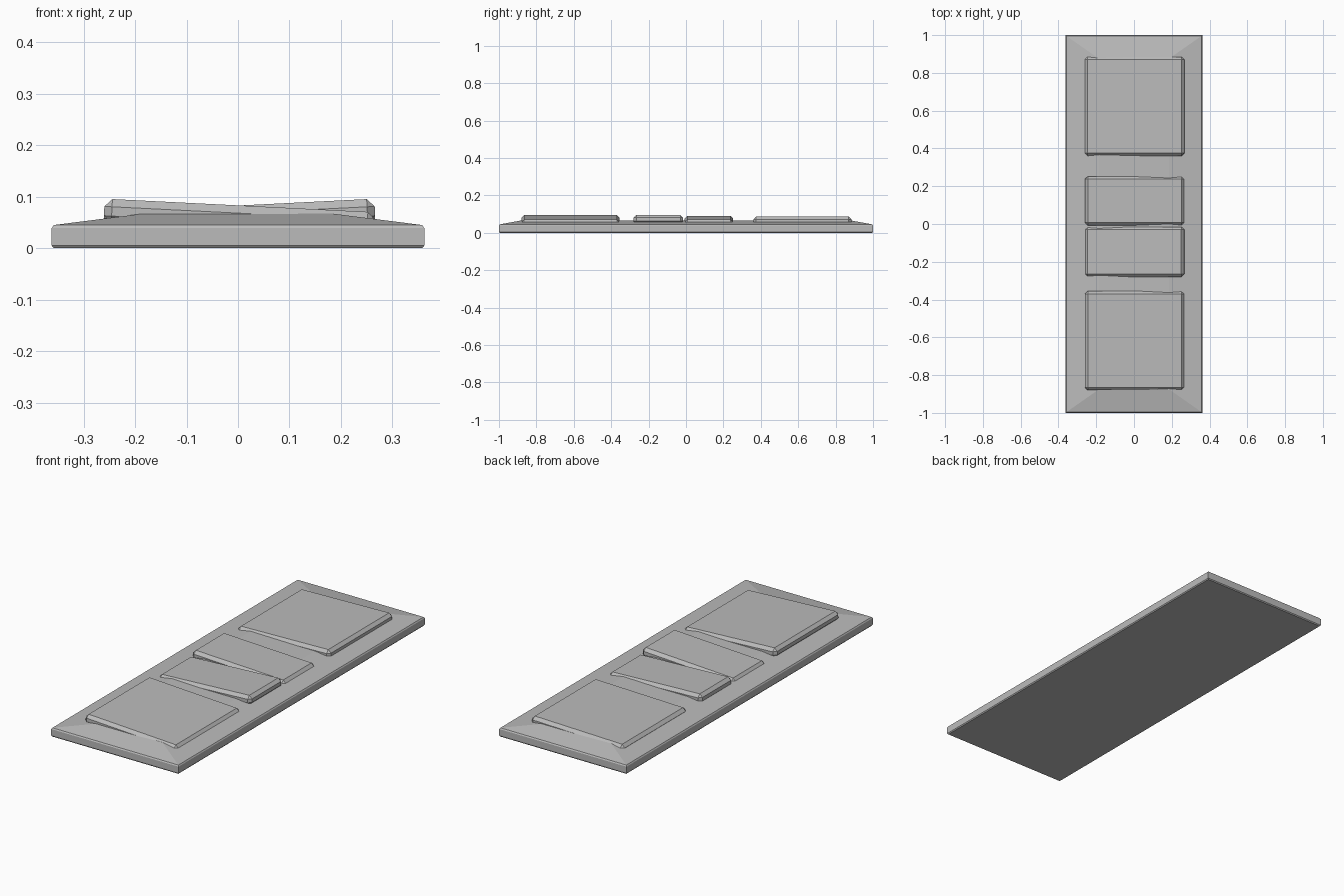
import bpy, bmesh, math
from mathutils import Matrix

cube = bpy.data.objects.get("Cube")
if cube:
    bpy.data.objects.remove(cube)

grey = bpy.data.materials.new("plain_grey")
grey.use_nodes = True
colour = (0.5, 0.5, 0.5, 1)
grey.diffuse_color = colour
grey.node_tree.nodes["Principled BSDF"].inputs["Base Color"].default_value = colour


def finish(name, bm):
    bmesh.ops.recalc_face_normals(bm, faces=bm.faces)
    mesh = bpy.data.meshes.new(name)
    bm.to_mesh(mesh)
    bm.free()
    mesh.materials.append(grey)
    obj = bpy.data.objects.new(name, mesh)
    bpy.context.collection.objects.link(obj)
    return obj


def rectangle_loft(name, rings):
    """Stack of rectangles (half width, half length, height) joined into a solid."""
    bm = bmesh.new()
    loops = []
    for hx, hy, z in rings:
        corners = [(-hx, -hy), (hx, -hy), (hx, hy), (-hx, hy)]
        loops.append([bm.verts.new((x, y, z)) for x, y in corners])
    for low, high in zip(loops, loops[1:]):
        for i in range(4):
            j = (i + 1) % 4
            bm.faces.new((low[i], low[j], high[j], high[i]))
    bm.faces.new(loops[0][::-1])
    bm.faces.new(loops[-1])
    return finish(name, bm)


def rocker(name, y0, y1, top, slope):
    """Chamfered plate tilted across its width; its underside sinks into the base."""
    thick = 0.048
    bm = bmesh.new()
    bmesh.ops.create_cube(bm, size=1)
    bmesh.ops.scale(bm, vec=(0.527, y1 - y0, thick), verts=bm.verts)
    bmesh.ops.bevel(bm, geom=bm.edges[:], offset=0.015, segments=1,
                    affect='EDGES', profile=0.5)
    obj = finish(name, bm)
    tilt = Matrix.Rotation(-math.atan(slope), 4, 'Y')
    place = Matrix.Translation((0.003, (y0 + y1) / 2, top - thick / 2))
    obj.matrix_world = place @ tilt


# Base plate: chamfered rim with a gently raised centre
rectangle_loft("base_plate", [
    (0.358, 0.996, 0.0), (0.362, 1.0, 0.005), (0.362, 1.0, 0.039),
    (0.358, 0.996, 0.045), (0.185, 0.875, 0.067)])

# Rockers: two large at the ends, two small in the middle, tilted alternately
rocker("front_large_rocker", -0.88, -0.355, 0.083, -0.05)
rocker("front_small_rocker", -0.28, -0.015, 0.083, 0.05)
rocker("back_small_rocker", -0.008, 0.252, 0.081, -0.04)
rocker("back_large_rocker", 0.36, 0.885, 0.080, 0.025)
